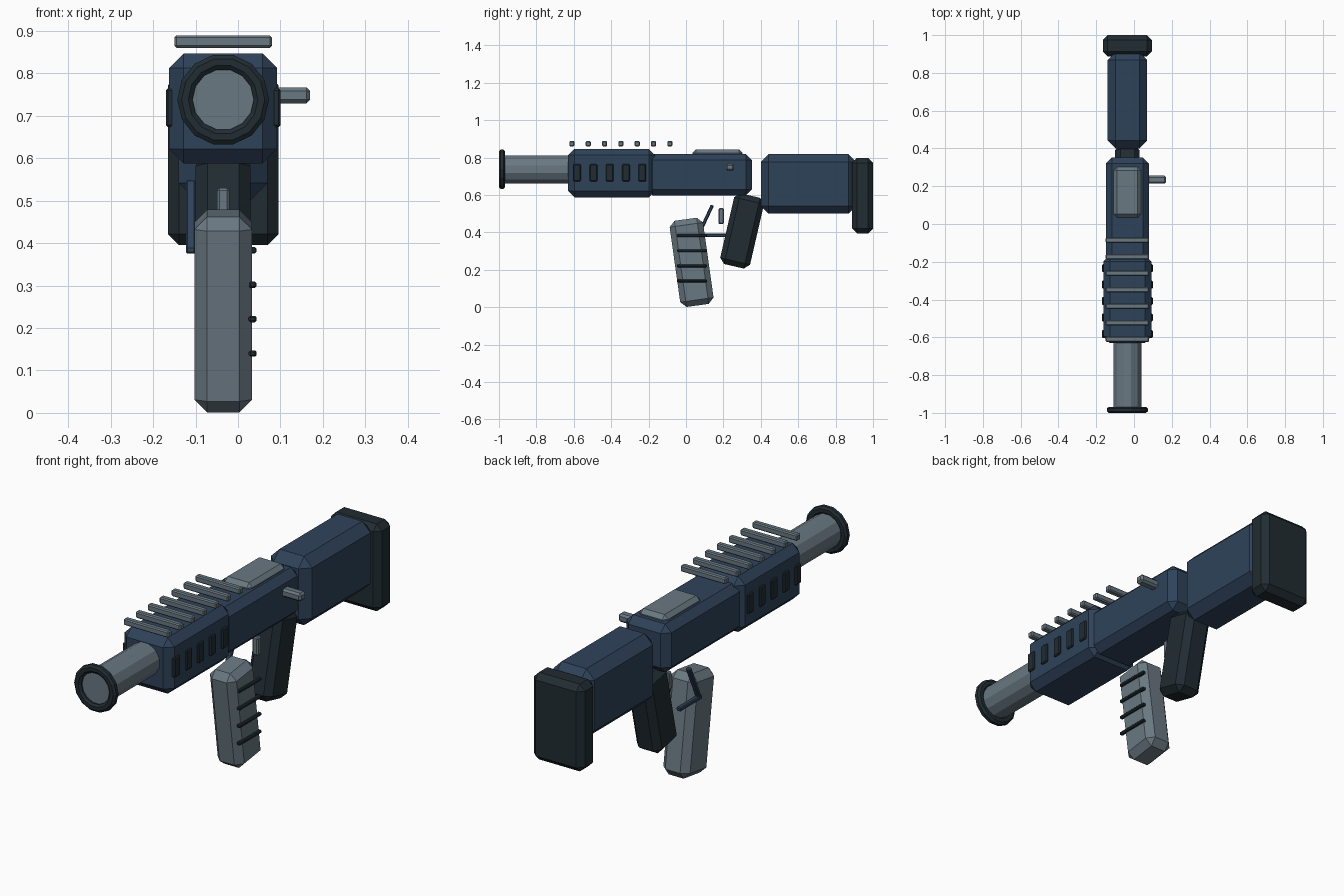
import bpy, bmesh, math
from mathutils import Matrix

if "Cube" in bpy.data.objects:
    bpy.data.objects.remove(bpy.data.objects["Cube"])

CX = -0.035  # centre line of the body


def material(name, rgb):
    m = bpy.data.materials.new(name)
    m.diffuse_color = (*rgb, 1)
    m.use_nodes = True
    m.node_tree.nodes["Principled BSDF"].inputs["Base Color"].default_value = m.diffuse_color
    return m


BLUE = material("navy_blue", (0.028, 0.055, 0.102))
GREY = material("steel_grey", (0.141, 0.188, 0.222))
DARK = material("dark_rubber", (0.015, 0.025, 0.032))


def finish(name, bm, mat):
    bmesh.ops.recalc_face_normals(bm, faces=bm.faces)
    me = bpy.data.meshes.new(name)
    bm.to_mesh(me)
    bm.free()
    me.materials.append(mat)
    ob = bpy.data.objects.new(name, me)
    bpy.context.collection.objects.link(ob)
    return ob


def block(name, mat, x, y, z, bevel, tilt=0):
    """Chamfered box from (min, max) ranges, tilted about its centre on the x axis."""
    bm = bmesh.new()
    bmesh.ops.create_cube(bm, size=1)
    bmesh.ops.scale(bm, verts=bm.verts, vec=[r[1] - r[0] for r in (x, y, z)])
    bmesh.ops.bevel(bm, geom=bm.edges[:], offset=bevel, segments=1,
                    affect='EDGES', profile=0.5)
    ob = finish(name, bm, mat)
    ob.location = [(r[0] + r[1]) / 2 for r in (x, y, z)]
    ob.rotation_euler.x = math.radians(tilt)
    return ob


def mid(c, size):
    return (c - size / 2, c + size / 2)


# Main body: handguard, receiver, stock and butt pad
block("handguard", BLUE, mid(CX, 0.254), (-0.63, -0.165), (0.588, 0.847), 0.034)
block("receiver", BLUE, mid(CX, 0.228), (-0.21, 0.352), (0.597, 0.82), 0.032)
block("ejection_cover", GREY, mid(CX, 0.145), (0.035, 0.302), (0.79, 0.843), 0.018)
block("stock", BLUE, mid(CX, 0.21), (0.4, 0.91), (0.5, 0.818), 0.042)
block("butt_pad", DARK, mid(CX, 0.26), (0.888, 1.0), (0.395, 0.798), 0.026)

# Barrel tube
bm = bmesh.new()
bmesh.ops.create_cone(bm, cap_ends=True, segments=12, radius1=0.077, radius2=0.077, depth=0.42,
                      matrix=Matrix.Translation((CX, -0.775, 0.737))
                      @ Matrix.Rotation(math.pi / 2, 4, 'X') @ Matrix.Rotation(math.pi / 12, 4, 'Z'))
finish("barrel", bm, GREY)

# Muzzle ring with a chamfered section, swept around the barrel axis
section = [(0.108, -0.008), (0.108, 0.008), (0.098, 0.016), (0.082, 0.016),
           (0.072, 0.008), (0.072, -0.008), (0.082, -0.016), (0.098, -0.016)]
bm = bmesh.new()
rings = []
N = 14
for i in range(N):
    a = 2 * math.pi * i / N
    rings.append([bm.verts.new((CX + r * math.cos(a), -0.984 + y, 0.738 + r * math.sin(a)))
                  for r, y in section])
for i in range(N):
    for j in range(8):
        p, q, k = rings[i], rings[(i + 1) % N], (j + 1) % 8
        bm.faces.new((p[j], p[k], q[k], q[j]))
finish("muzzle_ring", bm, DARK)

# Rail bars above the body
for i in range(7):
    block(f"rail_bar_{i + 1}", GREY, mid(CX, 0.23), mid(-0.61 + i * 0.0873, 0.028),
          (0.86, 0.889), 0.005)

# Vents along both sides of the handguard
for side, label in ((-1, "left"), (1, "right")):
    for i in range(5):
        block(f"vent_{label}_{i + 1}", DARK, mid(CX + side * 0.1225, 0.025),
              mid(-0.582 + i * 0.087, 0.042), (0.673, 0.765), 0.005)

# Charging handle on the right side
block("charging_handle", GREY, (0.05, 0.17), mid(0.235, 0.043), (0.729, 0.767), 0.009)

# Rear grip and front magazine, tilted towards each other
block("rear_grip", DARK, mid(CX, 0.13), mid(0.3, 0.164), mid(0.408, 0.388), 0.028, -13)
block("magazine", GREY, mid(CX, 0.136), mid(0.03, 0.18), mid(0.24, 0.465), 0.03, 8)

# Ribs on the right face of the magazine
for i in range(4):
    block(f"magazine_rib_{i + 1}", DARK, (0.025, 0.044), (-0.048, 0.112),
          mid(0.14 + i * 0.081, 0.015), 0.004)

# Trigger and its angled guard
block("trigger", GREY, mid(CX, 0.03), mid(0.188, 0.03), (0.445, 0.53), 0.006)
block("guard_lower", BLUE, (-0.123, -0.1), (0.055, 0.215), mid(0.384, 0.018), 0.004)
block("guard_front", BLUE, (-0.123, -0.1), mid(0.102, 0.018), mid(0.462, 0.185), 0.004, -25)
